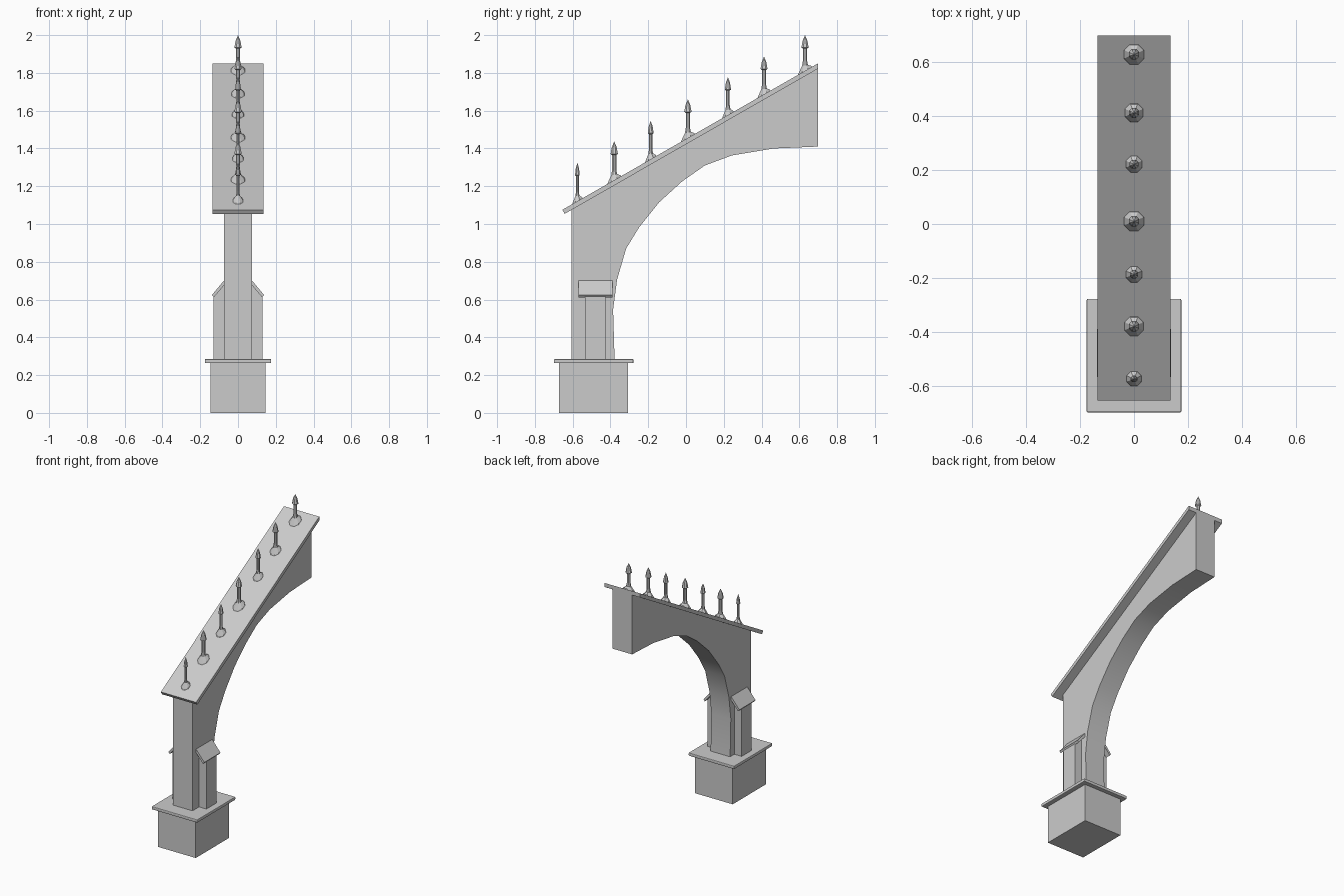
import bpy, bmesh, math

if "Cube" in bpy.data.objects:
    bpy.data.objects.remove(bpy.data.objects["Cube"])

SLOPE = 0.572


def finish(name, bm, smooth=False):
    bmesh.ops.recalc_face_normals(bm, faces=bm.faces[:])
    me = bpy.data.meshes.new(name)
    bm.to_mesh(me)
    bm.free()
    ob = bpy.data.objects.new(name, me)
    bpy.context.collection.objects.link(ob)
    if smooth:
        bpy.ops.object.select_all(action='DESELECT')
        ob.select_set(True)
        bpy.context.view_layer.objects.active = ob
        bpy.ops.object.shade_smooth_by_angle(angle=math.radians(30))
    return ob


def box(name, x, y, z, bevel=0):
    bm = bmesh.new()
    bmesh.ops.create_cube(bm, size=1)
    for v in bm.verts:
        v.co = [lo + (c + 0.5) * (hi - lo) for c, (lo, hi) in zip(v.co, (x, y, z))]
    if bevel:
        bmesh.ops.bevel(bm, geom=bm.edges[:], offset=bevel, segments=2,
                        profile=0.5, affect='EDGES')
    return finish(name, bm)


def prism(name, points, step, smooth=False):
    """Extrude a closed outline of 3D points along the vector step."""
    bm = bmesh.new()
    face = bm.faces.new([bm.verts.new(p) for p in points])
    new = bmesh.ops.extrude_face_region(bm, geom=[face])['geom']
    bmesh.ops.translate(bm, vec=step, verts=[g for g in new if isinstance(g, bmesh.types.BMVert)])
    return finish(name, bm, smooth)


# Pedestal and its cap slab
box("pedestal", (-0.145, 0.145), (-0.672, -0.307), (0, 0.268))
box("pedestal_cap", (-0.176, 0.176), (-0.70, -0.278), (0.263, 0.285), 0.005)

# Flying arch: pier and curved underside in one profile
arch = [(-0.607, 0.28), (-0.607, 1.085), (0.70, 1.83), (0.70, 1.41), (0.466, 1.40),
        (0.243, 1.363), (0.10, 1.31), (-0.021, 1.225), (-0.143, 1.114), (-0.249, 0.981),
        (-0.317, 0.87), (-0.365, 0.705), (-0.386, 0.546), (-0.378, 0.28)]
prism("arch", [(-0.075, y, z) for y, z in arch], (0.15, 0, 0), True)

# Sloping coping slab
coping = [(-0.655, 1.075), (-0.642, 1.054), (0.70, 1.823), (0.70, 1.851)]
prism("coping", [(-0.136, y, z) for y, z in coping], (0.272, 0, 0))

# Side buttresses with sloped caps
for s, side in ((1, "right"), (-1, "left")):
    shaft = [(0.07, 0.28), (0.131, 0.28), (0.131, 0.62), (0.07, 0.69)]
    prism("buttress_" + side, [(s * x, -0.535, z) for x, z in shaft], (0, 0.11, 0))
    cap = [(0.07, 0.706), (0.138, 0.624), (0.128, 0.612), (0.07, 0.68)]
    prism("buttress_cap_" + side, [(s * x, -0.568, z) for x, z in cap], (0, 0.178, 0))

# Finial spikes: octagonal rings, the lowest ones follow the slope
SIDES = 8
spikes = [(-0.575, 0.031, 0.65, 1.325), (-0.38, 0.041, 1, 1.437), (-0.187, 0.034, 0.8, 1.547),
          (0.01, 0.042, 1, 1.66), (0.222, 0.035, 0.85, 1.778), (0.413, 0.039, 0.95, 1.887),
          (0.63, 0.043, 1, 2.0)]
for i, (cy, flare, w, tip) in enumerate(spikes):
    foot = 1.449 + SLOPE * cy
    rings = [(flare, foot - 0.004, SLOPE), (flare * 0.88, foot + 0.007, SLOPE),
             (0.017 * w, foot + 0.03, 0.2), (0.012 * w, foot + 0.055, 0),
             (0.012 * w, tip - 0.072, 0), (0.021 * w, tip - 0.066, 0), (0.014 * w, tip - 0.03, 0)]
    bm = bmesh.new()
    prev = None
    for r, z, tilt in rings:
        ring = []
        for k in range(SIDES):
            a = 2 * math.pi * (k + 0.5) / SIDES
            dy = r * math.sin(a)
            ring.append(bm.verts.new((r * math.cos(a), cy + dy, z + tilt * dy)))
        if prev:
            for k in range(SIDES):
                n = (k + 1) % SIDES
                bm.faces.new((prev[k], prev[n], ring[n], ring[k]))
        else:
            bm.faces.new(ring)
        prev = ring
    top = bm.verts.new((0, cy, tip))
    for k in range(SIDES):
        bm.faces.new((prev[k], prev[(k + 1) % SIDES], top))
    finish("spike_%d" % (i + 1), bm)
